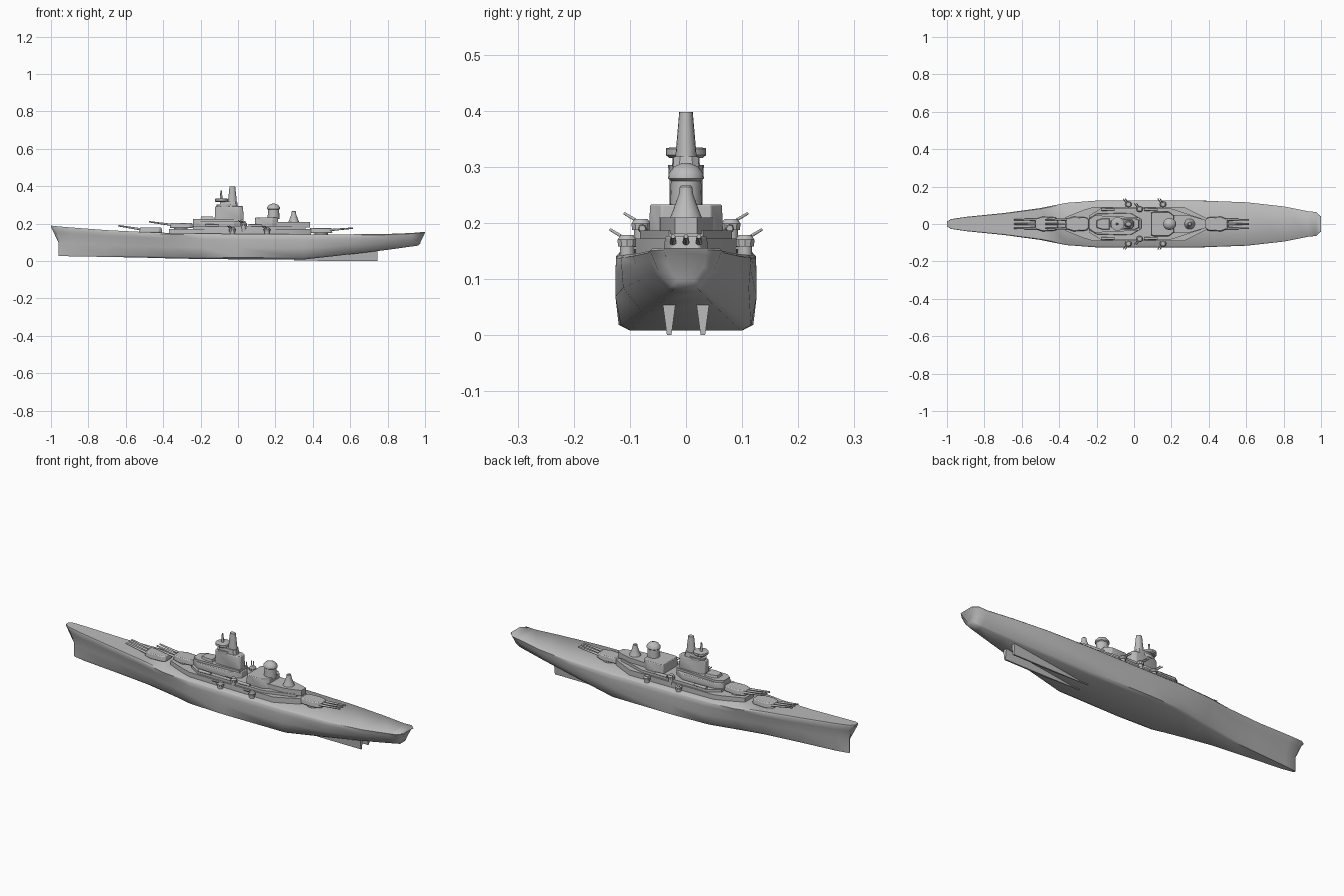
import bpy, bmesh, math
from mathutils import Vector

default_cube = bpy.data.objects.get("Cube")
if default_cube:
    bpy.data.objects.remove(default_cube, do_unlink=True)

# One grey paint for the whole ship
paint = bpy.data.materials.new("naval_grey")
paint.use_nodes = True
grey = (0.5, 0.5, 0.5, 1)
paint.diffuse_color = grey
paint.node_tree.nodes["Principled BSDF"].inputs["Base Color"].default_value = grey


def finish(name, bm, angle=35, bevel=0.0):
    """Turn a bmesh into a painted, smooth shaded object."""
    bmesh.ops.recalc_face_normals(bm, faces=bm.faces[:])
    mesh = bpy.data.meshes.new(name)
    bm.to_mesh(mesh)
    bm.free()
    mesh.materials.append(paint)
    obj = bpy.data.objects.new(name, mesh)
    bpy.context.collection.objects.link(obj)
    bpy.ops.object.select_all(action="DESELECT")
    obj.select_set(True)
    bpy.context.view_layer.objects.active = obj
    bpy.ops.object.shade_smooth_by_angle(angle=math.radians(angle))
    if bevel:
        mod = obj.modifiers.new("soft_edges", "BEVEL")
        mod.width = bevel
        mod.segments = 2
    return obj


def loft(name, rings, angle=35, bevel=0.0):
    """Skin a list of closed rings and cap both ends."""
    bm = bmesh.new()
    rows = [[bm.verts.new(p) for p in ring] for ring in rings]
    count = len(rows[0])
    for low, high in zip(rows, rows[1:]):
        for i in range(count):
            j = (i + 1) % count
            bm.faces.new((low[i], low[j], high[j], high[i]))
    bm.faces.new(rows[0])
    bm.faces.new(rows[-1])
    return finish(name, bm, angle, bevel)


def block(name, half, bottom, top, taper=1.0, bevel=0.0):
    """Extrude a plan outline, given as its left half and mirrored across y."""
    outline = half + [(x, -y) for x, y in reversed(half)]
    middle = (half[0][0] + half[-1][0]) / 2

    def ring(z, s):
        return [(middle + (x - middle) * s, y * s, z) for x, y in outline]
    return loft(name, [ring(bottom, 1), ring(top, taper)], bevel=bevel)


def drum(name, center, profile, stretch=1.0, sides=20):
    """Stack circles of (radius, height) around a vertical axis."""
    cx, cy = center
    turn = [math.tau * i / sides for i in range(sides)]
    return loft(name, [[(cx + r * stretch * math.cos(a), cy + r * math.sin(a), z)
                        for a in turn] for r, z in profile])


def barrel(name, start, end, r_start, r_end, sides=10):
    """Tapered tube between two points."""
    start, end = Vector(start), Vector(end)
    spin = (end - start).to_track_quat("Z", "Y")
    rings = [[p + spin @ Vector((r * math.cos(math.tau * i / sides),
                                 r * math.sin(math.tau * i / sides), 0))
              for i in range(sides)] for p, r in ((start, r_start), (end, r_end))]
    return loft(name, rings, angle=50)


# Hull stations: x, deck half width, deck height, side half width,
# bilge half width, keel height, rake of the lower edge
stations = [
    (-1, .012, .19, .004, .003, .027, .04),
    (-.98, .026, .187, .009, .008, .027, .03),
    (-.9, .038, .18, .02, .018, .025, .01),
    (-.7, .058, .165, .04, .035, .022, 0),
    (-.5, .085, .155, .065, .055, .018, 0),
    (-.36, .113, .15, .09, .08, .014, 0),
    (-.2, .125, .147, .124, .115, .011, 0),
    (0, .125, .145, .126, .12, .009, 0),
    (.35, .125, .143, .126, .116, .008, 0),
    (.6, .116, .143, .112, .08, .036, 0),
    (.8, .094, .145, .082, .05, .06, 0),
    (.93, .068, .15, .056, .03, .078, 0),
    (.975, .064, .154, .05, .024, .083, -.01),
    (1, .04, .155, .03, .015, .095, -.025),
]
hull_rings = []
for x, deck_w, deck_z, side_w, bilge_w, keel, rake in stations:
    rise = deck_z - keel
    left = [(x + rake, bilge_w * .85, keel),
            (x + rake, bilge_w, keel + rise * .07),
            (x + rake, side_w, keel + rise * .45),
            (x + rake * .5, (side_w + deck_w * 2) / 3, keel + rise * .78),
            (x, deck_w, deck_z - rise * .05),
            (x, deck_w * .95, deck_z)]
    hull_rings.append(left + [(a, -b, c) for a, b, c in reversed(left)])
loft("hull", hull_rings, angle=50)

# Twin skegs under the stern
for side, label in ((1, "left"), (-1, "right")):
    skeg = []
    for x, w, z in ((.3, .002, .004), (.5, .012, 0), (.745, .012, 0)):
        y = side * .03
        skeg.append([(x, y - w / 3, z), (x, y + w / 3, z),
                     (x, y + w, z + .06), (x, y - w, z + .06)])
    loft(label + "_skeg", skeg)


def main_turret(name, x, base, facing, deck, lift):
    """Triple gun turret; facing is -1 for the bow and 1 for the stern."""
    half = [(x - facing * .065, .024), (x - facing * .05, .036),
            (x + facing * .02, .04), (x + facing * .06, .026)]
    drum(name + "_barbette", (x, 0), [(.036, deck), (.036, base + .002)])
    block(name + "_house", half, base, base + .027, .92, .004)
    for i in (-1, 0, 1):
        y = i * .023
        barrel(name + "_gun", (x + facing * .04, y, base + .015),
               (x + facing * .17, y, base + lift), .0065, .004)


main_turret("forward_turret", -.47, .153, -1, .14, .036)
main_turret("raised_turret", -.305, .177, -1, .14, .033)
main_turret("aft_turret", .445, .15, 1, .14, .026)

# Deckhouse tiers
block("lower_deckhouse", [(-.37, .035), (-.27, .075), (-.22, .09),
                          (.27, .09), (.39, .03)], .14, .172)
block("upper_deckhouse", [(-.24, .045), (-.18, .082), (.2, .082), (.36, .03)],
      .17, .186)
block("bridge_base", [(-.24, .03), (-.2, .055), (-.02, .06), (.04, .025)],
      .18, .215, bevel=.003)
block("bridge_deck", [(-.24, .025), (-.21, .045), (-.19, .045), (.03, .035)],
      .213, .226)
block("forward_director_base", [(-.2, .02), (-.17, .03), (-.13, .03)],
      .225, .238, .9)

# Bridge tower with its platforms and masts
block("bridge_tower", [(-.125, .016), (-.105, .028), (.01, .03), (.03, .018)],
      .22, .293, .96, .004)
block("tower_top", [(-.1, .018), (-.085, .026), (-.01, .024), (0, .012)],
      .29, .318, .9)
drum("lookout_platform", (-.088, 0), [(.03, .316), (.036, .321), (.036, .332), (.03, .334)])
drum("tower_gallery", (-.07, 0), [(.031, .288), (.032, .303)], 1.4)
block("rangefinder_bar", [(-.097, .036), (-.082, .036)], .322, .333)
barrel("fore_mast", (-.09, 0, .33), (-.09, 0, .378), .007, .004)
drum("tall_funnel_mast", (-.03, 0), [(.021, .28), (.018, .33), (.012, .398)], 1.25, 16)

# Aft superstructure
block("aft_house", [(.09, .06), (.105, .066), (.185, .066), (.215, .045)],
      .18, .233, .97, .003)
block("aft_low_house", [(.17, .05), (.3, .045), (.385, .02)], .18, .21)
drum("aft_funnel", (.19, 0), [(.029, .225), (.027, .275), (.032, .279), (.031, .288),
                              (.022, .3), (.006, .307)], 1.1)
drum("aft_director", (.298, 0), [(.03, .205), (.024, .22), (.013, .25),
                                 (.011, .264), (.008, .267)])


def twin_mount(name, x, y, base):
    """Small twin gun mount, pointing outboard and slightly forward."""
    side = 1 if y > 0 else -1
    drum(name + "_base", (x, y), [(.013, base - .03), (.013, base)], sides=12)
    drum(name + "_house", (x, y), [(.017, base), (.018, base + .012),
                                   (.012, base + .02)], sides=10)
    for shift in (-.006, .006):
        barrel(name + "_gun", (x + shift, y, base + .012),
               (x + shift - .022, y + side * .03, base + .03), .003, .0025, 8)


# Secondary mounts down both sides, on two levels
for side, label in ((1, "left"), (-1, "right")):
    for x in (-.03, .155):
        twin_mount(label + "_lower_mount", x, side * .105, .158)
    twin_mount(label + "_upper_mount", .03, side * .08, .187)
    # Boat lockers beside the superstructure
    for x in (-.14, .09):
        barrel(label + "_boat", (x - .035, side * .078, .19),
               (x + .035, side * .078, .19), .008, .006, 8)
